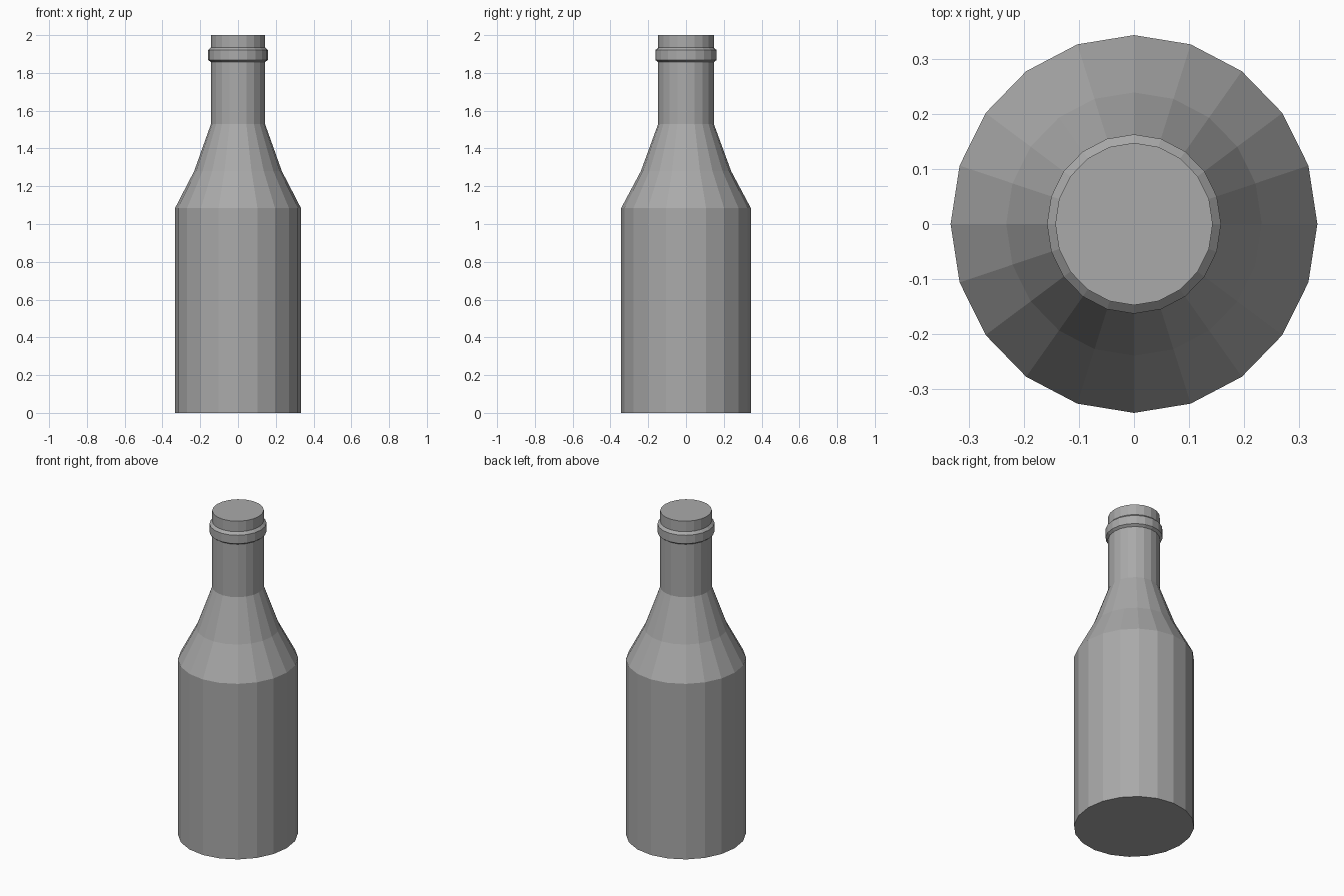
import bpy
import bmesh
from math import cos, sin, tau

cube = bpy.data.objects.get("Cube")
if cube:
    bpy.data.objects.remove(cube, do_unlink=True)

SIDES = 20
DEPTH_RATIO = 1.03  # the bottle is slightly deeper than it is wide

# One plain grey for the whole bottle
grey = bpy.data.materials.new("plain grey")
grey.use_nodes = True
colour = (0.4, 0.4, 0.4, 1)
grey.diffuse_color = colour
grey.node_tree.nodes["Principled BSDF"].inputs["Base Color"].default_value = colour


def lathe(name, profile):
    """Turn a (radius, height) profile into a closed, faceted solid."""
    bm = bmesh.new()
    rings = []
    for radius, z in profile:
        rings.append([
            bm.verts.new((radius * cos(tau * i / SIDES),
                          radius * DEPTH_RATIO * sin(tau * i / SIDES), z))
            for i in range(SIDES)])
    for low, high in zip(rings, rings[1:]):
        for i in range(SIDES):
            j = (i + 1) % SIDES
            bm.faces.new((low[i], low[j], high[j], high[i]))
    bm.faces.new(rings[0][::-1])
    bm.faces.new(rings[-1])
    mesh = bpy.data.meshes.new(name)
    bm.to_mesh(mesh)
    bm.free()
    mesh.materials.append(grey)
    obj = bpy.data.objects.new(name, mesh)
    bpy.context.collection.objects.link(obj)
    return obj


# Body, two-step shoulder, neck with a bevelled collar, and flat top
lathe("bottle", [
    (0.333, 0),
    (0.333, 1.085),
    (0.232, 1.28),
    (0.143, 1.53),
    (0.143, 1.857),
    (0.158, 1.868),
    (0.158, 1.92),
    (0.143, 1.935),
    (0.143, 2),
])
